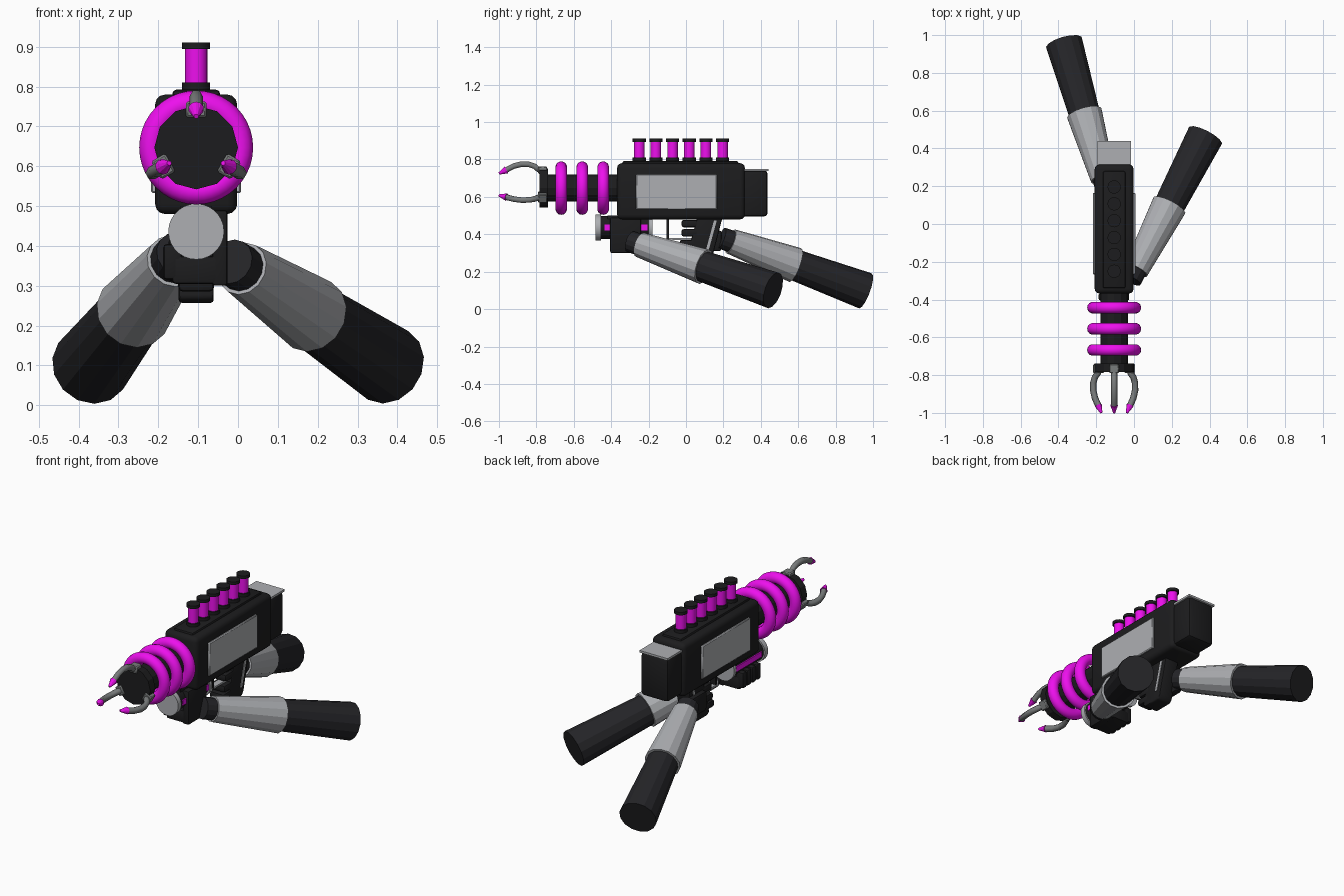
import bpy, bmesh, math
from mathutils import Vector, Matrix

if "Cube" in bpy.data.objects:
    bpy.data.objects.remove(bpy.data.objects["Cube"])

CX, BZ = -0.105, 0.647   # gun centre line


def mat(name, r, g, b):
    m = bpy.data.materials.new(name)
    m.diffuse_color = (r, g, b, 1)
    m.use_nodes = True
    m.node_tree.nodes["Principled BSDF"].inputs["Base Color"].default_value = m.diffuse_color
    return m


BLACK = mat("black", 0.012, 0.012, 0.013)
SLEEVE = mat("sleeve_black", 0.018, 0.018, 0.021)
PINK = mat("magenta", 0.85, 0.005, 0.85)
STEEL = mat("steel", 0.19, 0.2, 0.2)
LIGHT = mat("light_grey", 0.42, 0.43, 0.45)


def finish(name, bm, m, smooth=False):
    me = bpy.data.meshes.new(name)
    bm.to_mesh(me)
    bm.free()
    ob = bpy.data.objects.new(name, me)
    bpy.context.collection.objects.link(ob)
    if m:
        me.materials.append(m)
    if smooth:
        bpy.context.view_layer.objects.active = ob
        bpy.ops.object.select_all(action='DESELECT')
        ob.select_set(True)
        bpy.ops.object.shade_smooth_by_angle(angle=math.radians(40))
    return ob


def box(name, x, y, z, m=None, bevel=0.0, segs=2):
    """Box from (min, max) pairs."""
    bm = bmesh.new()
    c = Vector([(a + b) / 2 for a, b in (x, y, z)])
    s = [b - a for a, b in (x, y, z)]
    bmesh.ops.create_cube(bm, size=1, matrix=Matrix.Translation(c) @ Matrix.Diagonal((*s, 1)))
    if bevel:
        bmesh.ops.bevel(bm, geom=bm.edges[:], offset=bevel, segments=segs, profile=0.5, affect='EDGES')
    return finish(name, bm, m, bool(bevel))


def rod(name, a, b, r1, r2, m=None, sides=16, smooth=False):
    """Cylinder or cone between two points."""
    a, b = Vector(a), Vector(b)
    d = b - a
    bm = bmesh.new()
    M = Matrix.Translation((a + b) / 2) @ d.to_track_quat('Z', 'Y').to_matrix().to_4x4()
    bmesh.ops.create_cone(bm, cap_ends=True, segments=sides, radius1=r1, radius2=r2, depth=d.length, matrix=M)
    return finish(name, bm, m, smooth)


def prism(name, pts, x0, x1, m, bevel=0.0):
    """Side profile of (y, z) points extruded along x."""
    bm = bmesh.new()
    f = bm.faces.new([bm.verts.new((x0, y, z)) for y, z in pts])
    e = bmesh.ops.extrude_face_region(bm, geom=[f])
    bmesh.ops.translate(bm, vec=(x1 - x0, 0, 0), verts=[v for v in e['geom'] if isinstance(v, bmesh.types.BMVert)])
    bmesh.ops.recalc_face_normals(bm, faces=bm.faces[:])
    if bevel:
        bmesh.ops.bevel(bm, geom=bm.edges[:], offset=bevel, segments=2, profile=0.5, affect='EDGES')
    return finish(name, bm, m, bool(bevel))


def around(x):
    """Pair of x limits, half width x about the gun centre."""
    return (CX - x, CX + x)


# receiver, top rail, rear block with lid
box("receiver", around(0.103), (-0.368, 0.315), (0.48, 0.78), BLACK, 0.025, 3)
box("top_rail", around(0.06), (-0.34, 0.28), (0.76, 0.792), BLACK, 0.01)
box("rear_block", around(0.086), (0.29, 0.437), (0.495, 0.742), BLACK, 0.02)
box("rear_lid", around(0.088), (0.30, 0.44), (0.738, 0.75), LIGHT)

# side panels
for s, n in ((-1, "left"), (1, "right")):
    xs = sorted((CX + s * 0.09, CX + s * 0.113))
    box("side_panel_" + n, xs, (-0.267, 0.165), (0.533, 0.72), LIGHT, 0.004, 1)

# energy tubes on the rail
for i in range(6):
    y = -0.25 + i * 0.0892
    for n, z0, z1, r, m in (("tube_base", 0.785, 0.81, 0.035, BLACK),
                            ("tube", 0.80, 0.90, 0.028, PINK),
                            ("tube_cap", 0.894, 0.911, 0.035, BLACK)):
        rod(f"{n}_{i}", (CX, y, z0), (CX, y, z1), r, r, m, 20, True)

# barrel, muzzle and coils
rod("barrel", (CX, -0.75, BZ), (CX, -0.34, BZ), 0.073, 0.073, BLACK, 12)
rod("muzzle", (CX, -0.783, BZ), (CX, -0.738, BZ), 0.105, 0.105, BLACK, 12)
for i, y in enumerate((-0.667, -0.555, -0.443)):
    bpy.ops.mesh.primitive_torus_add(major_radius=0.112, minor_radius=0.031, major_segments=40, minor_segments=14,
                                     location=(CX, y, BZ), rotation=(math.pi / 2, 0, 0))
    ob = bpy.context.object
    ob.name = f"coil_{i}"
    ob.data.materials.append(PINK)
    bpy.ops.object.shade_smooth_by_angle(angle=math.radians(60))

# three muzzle claws
path = [(-0.75, 0.096), (-0.79, 0.1), (-0.81, 0.117), (-0.84, 0.127), (-0.88, 0.128), (-0.92, 0.118),
        (-0.95, 0.103), (-0.968, 0.092)]
for i in range(3):
    a = math.radians(90 + 120 * i)

    def at(y, r):
        return Vector((CX + r * math.cos(a), y, BZ + r * math.sin(a)))
    cu = bpy.data.curves.new(f"claw_{i}", 'CURVE')
    cu.dimensions = '3D'
    cu.bevel_depth, cu.bevel_resolution, cu.use_fill_caps = 0.017, 1, True
    sp = cu.splines.new('POLY')
    sp.points.add(len(path) - 1)
    for p, (y, r) in zip(sp.points, path):
        p.co = (*at(y, r), 1)
    cu.materials.append(STEEL)
    ob = bpy.data.objects.new(f"claw_{i}", cu)
    bpy.context.collection.objects.link(ob)
    bpy.ops.object.select_all(action='DESELECT')
    ob.select_set(True)
    bpy.context.view_layer.objects.active = ob
    bpy.ops.object.convert(target='MESH')
    rod(f"claw_tip_{i}", at(-0.96, 0.097), at(-1.0, 0.078), 0.02, 0.006, PINK, 10)
    mount = box(f"claw_mount_{i}", (-0.026, 0.026), (-0.79, -0.742), (0.075, 0.116), STEEL, 0.005, 1)
    mount.matrix_world = Matrix.Translation((CX, 0, BZ)) @ Matrix.Rotation(math.pi / 2 - a, 4, 'Y')

# under-barrel canister with glowing side strips
CZ = 0.436
rod("canister", (CX, -0.46, CZ), (CX, -0.19, CZ), 0.062, 0.062, BLACK, 24, True)
for n, y0, y1 in (("front", -0.484, -0.455), ("rear", -0.20, -0.18)):
    rod("canister_cap_" + n, (CX, y0, CZ), (CX, y1, CZ), 0.07, 0.07, LIGHT, 28, True)
box("canister_strips", around(0.067), (-0.435, -0.205), (CZ - 0.015, CZ + 0.015), PINK)
box("canister_mount", around(0.04), (-0.42, -0.2), (0.46, 0.5), BLACK)

# front hand: palm, thumb side and fingers
box("front_palm", (-0.065, -0.026), (-0.405, -0.24), (0.30, 0.49), BLACK, 0.008)
box("front_hand_base", (-0.165, -0.035), (-0.405, -0.24), (0.305, 0.375), BLACK, 0.008)
for i in range(4):
    y = -0.405 + i * 0.042
    box(f"front_finger_{i}", (-0.188, -0.14), (y, y + 0.038), (0.315, 0.405), BLACK, 0.01)

# pistol grip with light side inlays
prism("grip", [(0.195, 0.49), (0.06, 0.49), (0.0, 0.27), (0.02, 0.257), (0.125, 0.257), (0.14, 0.275)],
      CX - 0.044, CX + 0.044, BLACK, 0.008)
prism("grip_inlay", [(0.165, 0.475), (0.15, 0.475), (0.105, 0.31), (0.12, 0.31)], CX - 0.047, CX + 0.047, LIGHT)

# trigger guard, trigger and grip fingers
box("guard_front", around(0.018), (-0.103, -0.09), (0.37, 0.49), BLACK)
box("guard_bottom", around(0.018), (-0.103, 0.06), (0.37, 0.38), LIGHT)
for i, (y, z) in enumerate(((0.0, 0.457), (0.0, 0.408), (-0.01, 0.35), (-0.02, 0.305))):
    box(f"grip_finger_{i}", around(0.045), (y - 0.024, y + 0.065), (z - 0.02, z + 0.02), BLACK, 0.012)
box("grip_palm", (-0.175, -0.135), (0.06, 0.19), (0.31, 0.42), BLACK, 0.012)

# forearms: wrist, flared cuff and sleeve along one axis
for n, start, end, wrist in (("right", (0.01, -0.245, 0.343), (0.377, 0.466, 0.10), 0.06),
                             ("left", (-0.163, 0.24, 0.362), (-0.37, 0.958, 0.098), 0.055)):
    s, e = Vector(start), Vector(end)
    d = (e - s).normalized()
    mid = s.lerp(e, 0.48)
    rod("wrist_" + n, s - d * wrist, s + d * 0.05, 0.058, 0.06, SLEEVE, 14)
    rod("cuff_" + n, s, mid, 0.068, 0.096, LIGHT, 14)
    rod("sleeve_" + n, mid - d * 0.02, e, 0.083, 0.1, SLEEVE, 14)
